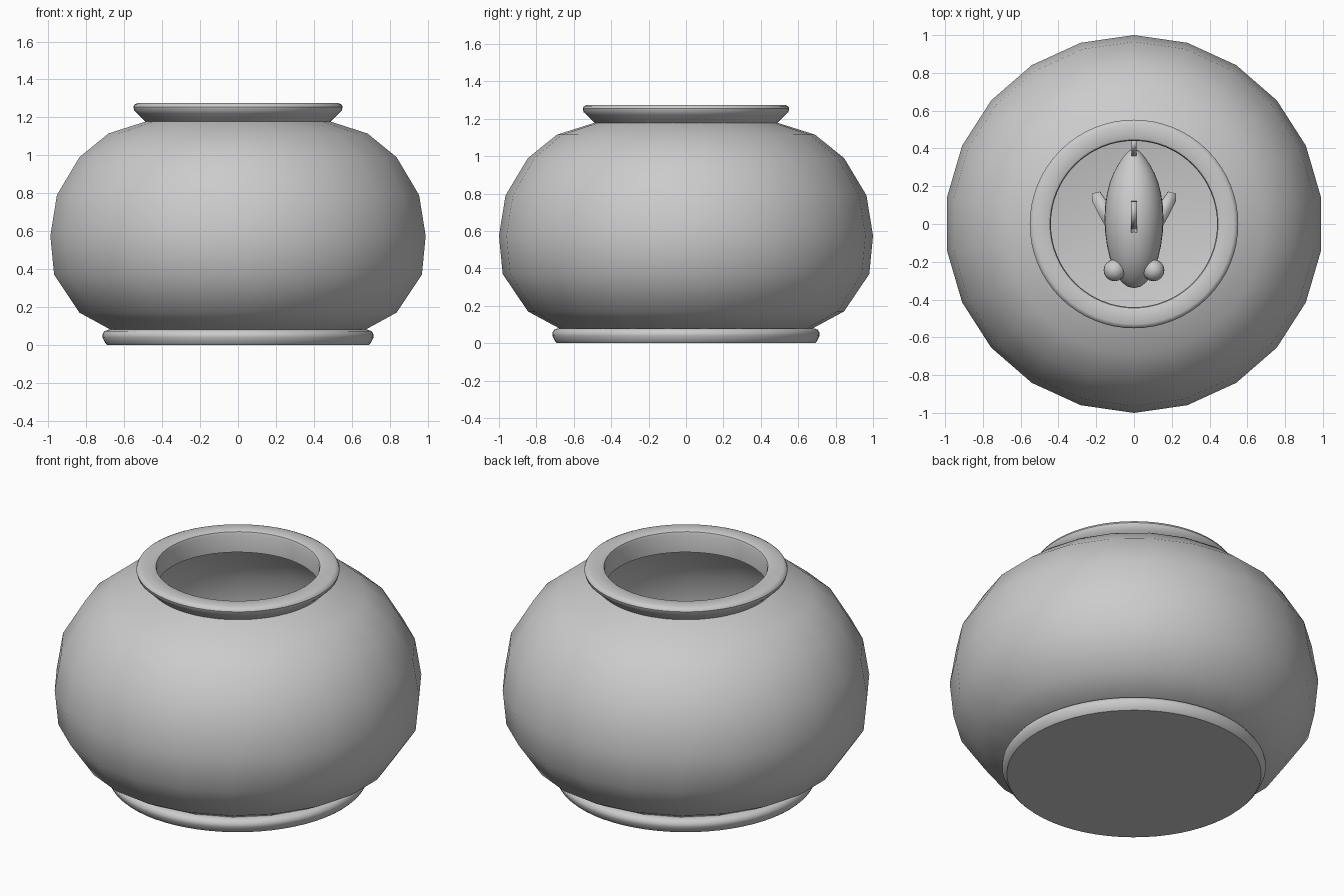
import bpy, bmesh, math
from mathutils import Vector

if "Cube" in bpy.data.objects:
    bpy.data.objects.remove(bpy.data.objects["Cube"])


def finish(bm, name, angle=40):
    bmesh.ops.recalc_face_normals(bm, faces=bm.faces)
    me = bpy.data.meshes.new(name)
    bm.to_mesh(me)
    bm.free()
    ob = bpy.data.objects.new(name, me)
    bpy.context.collection.objects.link(ob)
    bpy.ops.object.select_all(action='DESELECT')
    bpy.context.view_layer.objects.active = ob
    ob.select_set(True)
    bpy.ops.object.shade_smooth_by_angle(angle=math.radians(angle))
    return ob


def bridge(bm, a, b):
    n = len(a)
    for i in range(n):
        bm.faces.new((a[i], a[(i + 1) % n], b[(i + 1) % n], b[i]))


def lathe(name, profile, segs, closed=False, caps=False, angle=40):
    """Revolve (radius, z) points around z, with a vertex on the +y axis."""
    bm = bmesh.new()
    rings = [[bm.verts.new((r * math.sin(2 * math.pi * i / segs),
                            r * math.cos(2 * math.pi * i / segs), z))
              for i in range(segs)] for r, z in profile]
    for a, b in zip(rings, rings[1:]):
        bridge(bm, a, b)
    if closed:
        bridge(bm, rings[-1], rings[0])
    if caps:
        bm.faces.new(rings[0])
        bm.faces.new(rings[-1])
    return finish(bm, name, angle)


# Glass bowl: faceted 22-sided outer wall and thin inner wall
outer = [(0.66, 0.07), (0.845, 0.17), (0.98, 0.37), (1.0, 0.575), (0.965, 0.79),
         (0.845, 0.99), (0.69, 1.115), (0.485, 1.18)]
inner = [(0.45, 1.15), (0.67, 1.085), (0.815, 0.965), (0.93, 0.78),
         (0.965, 0.575), (0.945, 0.38), (0.82, 0.195), (0.65, 0.10)]
lathe("bowl", outer + inner, 22, caps=True)

# Flared rim around the opening
lathe("rim", [(0.44, 1.15), (0.44, 1.255), (0.445, 1.27), (0.455, 1.275), (0.53, 1.275),
              (0.545, 1.268), (0.552, 1.255), (0.547, 1.235), (0.53, 1.22),
              (0.485, 1.175)], 64, closed=True)

# Foot ring with a solid bottom
lathe("base", [(0.69, 0.0), (0.70, 0.01), (0.715, 0.04), (0.715, 0.055), (0.705, 0.072),
               (0.685, 0.08), (0.64, 0.08)], 64, caps=True)

# Fish body: elliptical sections (y, half width, centre z, half height)
Z = 0.58
sections = [(-0.34, 0.025, -0.02, 0.02), (-0.31, 0.07, -0.015, 0.06),
            (-0.24, 0.115, 0.0, 0.115), (-0.12, 0.15, 0.0, 0.17),
            (0.03, 0.165, 0.0, 0.195), (0.17, 0.15, 0.0, 0.165),
            (0.27, 0.115, 0.01, 0.11), (0.35, 0.065, 0.02, 0.065),
            (0.40, 0.02, 0.02, 0.04)]
bm = bmesh.new()
rings = [[bm.verts.new((w * math.cos(t * math.pi / 8), y, Z + zc + h * math.sin(t * math.pi / 8)))
          for t in range(16)] for y, w, zc, h in sections]
for a, b in zip(rings, rings[1:]):
    bridge(bm, a, b)
bm.faces.new(rings[0])
bm.faces.new(rings[-1])
body = finish(bm, "fish_body", 60)
sub = body.modifiers.new("smooth", 'SUBSURF')
sub.levels = sub.render_levels = 1

# Fish eyes
for s in (-1, 1):
    bm = bmesh.new()
    bmesh.ops.create_uvsphere(bm, u_segments=16, v_segments=10, radius=0.058)
    bmesh.ops.translate(bm, verts=bm.verts, vec=(s * 0.103, -0.245, Z + 0.05))
    finish(bm, "fish_eye_" + ("left" if s < 0 else "right"), 60)


def fin(name, pts, thick):
    """Thin slab from an outline of 3D points."""
    bm = bmesh.new()
    bm.faces.new([bm.verts.new((x, y, Z + z)) for x, y, z in pts])
    ob = finish(bm, name)
    mod = ob.modifiers.new("thickness", 'SOLIDIFY')
    mod.thickness = thick
    mod.offset = 0
    return ob


# Fins: dorsal, forked tail and a mirrored side pair
fin("dorsal_fin", [(0, -0.05, 0.17), (0, 0.04, 0.25), (0, 0.12, 0.26),
                   (0, 0.10, 0.21), (0, 0.13, 0.15)], 0.03)
fin("tail_fin", [(0, 0.33, 0.03), (0, 0.39, 0.12), (0, 0.44, 0.18), (0, 0.425, 0.06),
                 (0, 0.44, -0.12), (0, 0.38, -0.07), (0, 0.33, 0.0)], 0.025)
for s in (-1, 1):
    fin("side_fin_" + ("left" if s < 0 else "right"),
        [(s * 0.13, -0.05, -0.05), (s * 0.18, 0.04, -0.06), (s * 0.22, 0.12, -0.08),
         (s * 0.22, 0.16, -0.085), (s * 0.18, 0.17, -0.08), (s * 0.13, 0.10, -0.06)], 0.03)
